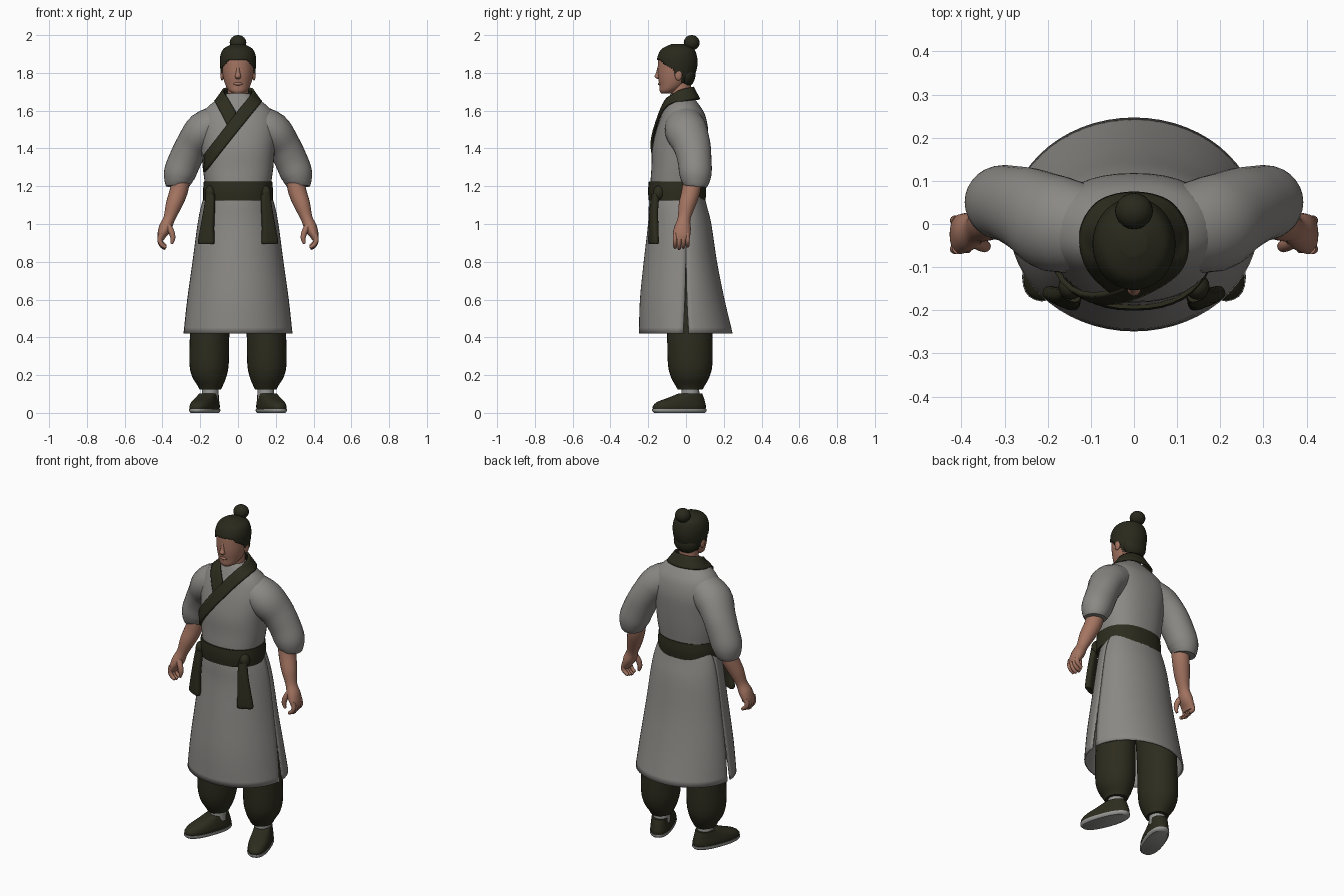
import bpy, bmesh, math
from mathutils import Vector, Matrix
from mathutils.bvhtree import BVHTree

if "Cube" in bpy.data.objects:
    bpy.data.objects.remove(bpy.data.objects["Cube"])

parts = []


def material(name, rgb):
    m = bpy.data.materials.new(name)
    m.use_nodes = True
    m.diffuse_color = (*rgb, 1)
    bsdf = m.node_tree.nodes["Principled BSDF"]
    bsdf.inputs["Base Color"].default_value = (*rgb, 1)
    bsdf.inputs["Roughness"].default_value = 0.9
    return m


ROBE = material("grey linen", (0.26, 0.25, 0.235))
DARK = material("dark olive cloth", (0.026, 0.025, 0.013))
HAIR = material("black brown hair", (0.022, 0.022, 0.012))
SKIN = material("skin", (0.37, 0.175, 0.12))
SOLE = material("pale grey sole", (0.3, 0.3, 0.29))


def finish(name, bm, mat):
    bmesh.ops.recalc_face_normals(bm, faces=bm.faces)
    me = bpy.data.meshes.new(name)
    bm.to_mesh(me)
    bm.free()
    me.materials.append(mat)
    ob = bpy.data.objects.new(name, me)
    bpy.context.collection.objects.link(ob)
    parts.append(ob)
    return ob


def smooth(rows, n=4):
    """Catmull-Rom interpolation of any rows of numbers."""
    rows = [Vector(r) for r in rows]
    pts = [rows[0]] + rows + [rows[-1]]
    out = []
    for a, b, c, d in zip(pts, pts[1:], pts[2:], pts[3:]):
        for i in range(n):
            t = i / n
            out.append(0.5 * (2 * b + (c - a) * t + (2 * a - 5 * b + 4 * c - d) * t * t
                              + (3 * b - a - 3 * c + d) * t ** 3))
    return out + [rows[-1]]


def bridge(bm, loops, closed=True):
    for a, b in zip(loops, loops[1:]):
        for i in range(len(a) if closed else len(a) - 1):
            j = (i + 1) % len(a)
            bm.faces.new((a[i], a[j], b[j], b[i]))


def tube(name, rings, mat, segs=24, flat=True, side=1, spin=0, power=2.0, n=4):
    """Loft of oval rings (x, y, z, half width, half depth)."""
    rows = smooth(rings, n)
    bm = bmesh.new()
    loops = []
    for k, r in enumerate(rows):
        t = Vector((0, 0, 1))
        if not flat:
            t = (rows[min(k + 1, len(rows) - 1)] - rows[max(k - 1, 0)])
            t = Vector((t[0] * side, t[1], t[2])).normalized()
        u = Vector((0, 1, 0)).cross(t).normalized()
        v = t.cross(u)
        rot = Matrix.Rotation(spin * side, 3, t)
        c = Vector((r[0] * side, r[1], r[2]))
        loop = []
        for i in range(segs):
            a = math.tau * i / segs
            p, q = (math.copysign(abs(f) ** (2 / power), f) for f in (math.cos(a), math.sin(a)))
            loop.append(bm.verts.new(c + rot @ (u * p * r[3] + v * q * r[4])))
        loops.append(loop)
    bridge(bm, loops)
    bm.faces.new(loops[0])
    bm.faces.new(loops[-1])
    return finish(name, bm, mat)


def ball(name, loc, scale, mat):
    bm = bmesh.new()
    bmesh.ops.create_uvsphere(bm, u_segments=20, v_segments=14, radius=1)
    bmesh.ops.transform(bm, verts=bm.verts,
                        matrix=Matrix.Translation(loc) @ Matrix.Diagonal((*scale, 1)))
    return finish(name, bm, mat)


def thicken(ob, amount, offset=-1):
    m = ob.modifiers.new("thickness", "SOLIDIFY")
    m.thickness = amount
    m.offset = offset


# Torso of the robe and the belt
torso = tube("robe_torso", [
    (0, -.047, 1.15, .165, .14), (0, -.045, 1.22, .176, .143), (0, -.038, 1.30, .187, .145),
    (0, -.032, 1.40, .195, .147), (0, -.02, 1.50, .205, .137), (0, -.015, 1.58, .19, .115),
    (0, -.02, 1.63, .15, .09), (0, -.027, 1.67, .09, .065), (0, -.03, 1.69, .06, .05)],
    ROBE, segs=40, power=2.25)
tube("belt", [(0, -.047, 1.125, .184, .15), (0, -.047, 1.175, .185, .154),
              (0, -.047, 1.225, .181, .15)], DARK, segs=40, power=2.25)


# Skirt: front and back panels parted by side slits
def skirt_panel(name, sign):
    bm = bmesh.new()
    loops = []
    for z, rx, front, back in smooth([
            (1.17, .165, .187, .088), (1.1, .19, .193, .105), (1.0, .21, .197, .13),
            (.8, .237, .22, .16), (.6, .265, .24, .2), (.42, .285, .245, .243)]):
        gap = .06 * max(0, (.95 - z) / .53) ** 2
        depth = front if sign < 0 else back
        loop = []
        for i in range(29):
            a = gap + (math.pi - 2 * gap) * i / 28
            loop.append(bm.verts.new((rx * math.cos(a), sign * depth * math.sin(a), z)))
        loops.append(loop)
    bridge(bm, loops, closed=False)
    ob = finish(name, bm, ROBE)
    thicken(ob, .008, 0)


skirt_panel("skirt_front", -1)
skirt_panel("skirt_back", 1)

# Crossed collar: a ribbon of (inner edge, outer edge) laid over the chest and neck
left_neck = [(.05, -.095, 1.66, .112, -.07, 1.63), (.078, -.035, 1.705, .12, -.01, 1.65),
             (.055, .02, 1.72, .08, .05, 1.66)]
right_neck = [(-a, b, c, -d, e, f) for a, b, c, d, e, f in reversed(left_neck)]
ribbon = ([(-.178, -.1, 1.365, -.176, -.1, 1.275), (-.01, -.13, 1.585, .05, -.13, 1.555)]
          + left_neck + [(0, .035, 1.725, 0, .07, 1.66)] + right_neck
          + [(-.01, -.13, 1.59, -.05, -.14, 1.51)])
probe = bmesh.new()
probe.from_mesh(torso.data)
tree = BVHTree.FromBMesh(probe)
bm = bmesh.new()
loops = []
rows = smooth(ribbon, 8)
for k, r in enumerate(rows):
    inner, outer = Vector(r[:3]), Vector(r[3:])
    loop = []
    for i in range(7):
        p = inner.lerp(outer, i / 6)
        if p.y < -.02:
            hit = tree.ray_cast(Vector((p.x, -1, p.z)), Vector((0, 1, 0)))[0]
            if hit:
                lift = .012 if k < len(rows) / 2 else .007
                p.y = hit.y - lift if p.z < 1.6 else min(p.y, hit.y - lift)
        loop.append(bm.verts.new(p))
    loops.append(loop)
bridge(bm, loops, closed=False)
probe.free()
thicken(finish("crossed_collar", bm, DARK), .012, 0)

# Neck, head and face
tube("neck", [(0, -.02, 1.6, .06, .055), (0, -.025, 1.69, .055, .052),
              (0, -.03, 1.78, .055, .055)], SKIN)
head_rings = [(0, -.105, 1.69, .025, .025), (0, -.092, 1.705, .048, .047),
              (0, -.072, 1.735, .066, .069), (0, -.058, 1.78, .079, .09),
              (0, -.051, 1.83, .085, .098), (0, -.05, 1.88, .084, .095),
              (0, -.047, 1.92, .066, .075), (0, -.045, 1.945, .02, .025)]
tube("head", head_rings, SKIN, segs=36)
tube("nose", [(0, -.142, 1.835, .008, .008), (0, -.147, 1.80, .011, .012),
              (0, -.15, 1.78, .016, .017), (0, -.145, 1.768, .01, .008)], SKIN, segs=12)
ball("lips", (0, -.137, 1.742), (.024, .012, .009), SKIN)

# Hair cap with the face opening cut away, and the topknot
hair = tube("hair_cap", [(x, y + .004, z + .008, w + .01, d + .009) for x, y, z, w, d in head_rings],
            HAIR, segs=64, n=10)
bm = bmesh.new()
bm.from_mesh(hair.data)


def in_face(c):
    hairline = 1.868 if abs(c.x) < .055 else 1.868 - (abs(c.x) - .055) * 1.2
    if c.y > -.065:
        hairline = 1.80
    if c.y > -.02:
        hairline = 1.745
    return c.z < hairline


bmesh.ops.delete(bm, geom=[f for f in bm.faces if in_face(f.calc_center_median())], context="FACES")
bm.to_mesh(hair.data)
bm.free()
thicken(hair, .012)
ball("hair_nape", (0, .0, 1.79), (.075, .05, .065), HAIR)
ball("topknot", (0, .03, 1.96), (.044, .042, .04), HAIR)
ball("topknot_base", (0, .01, 1.93), (.034, .034, .025), HAIR)

# Parts that come in pairs
for side, label in ((1, "left_"), (-1, "right_")):
    ball(label + "ear", (.084 * side, -.04, 1.79), (.01, .02, .03), SKIN)
    tube(label + "sleeve", [
        (.09, -.01, 1.545, .09, .095), (.18, .0, 1.495, .1, .112), (.24, .03, 1.42, .088, .1),
        (.28, .045, 1.34, .087, .09), (.308, .05, 1.27, .085, .086), (.317, .05, 1.225, .073, .075),
        (.318, .048, 1.2, .062, .062)], ROBE, segs=28, flat=False, side=side)
    tube(label + "forearm", [
        (.3, .035, 1.24, .048, .05), (.315, .025, 1.17, .048, .049), (.34, .005, 1.1, .043, .044),
        (.364, -.01, 1.03, .031, .034), (.385, -.018, .98, .034, .044),
        (.404, -.024, .94, .024, .046), (.41, -.024, .915, .016, .04)],
        SKIN, segs=20, flat=False, side=side)
    for i in range(4):
        y = -.058 + i * .022
        tip = .87 + .006 * abs(i - 1)
        tube(label + "finger_" + str(i + 1), [
            (.408, y, .95, .013, .012), (.414, y, .915, .013, .012), (.403, y, tip + .015, .012, .011),
            (.382, y, tip, .009, .009)], SKIN, segs=10, flat=False, side=side)
    tube(label + "thumb", [(.375, -.035, 1.0, .016, .018), (.353, -.048, .96, .016, .016),
                           (.345, -.052, .925, .013, .013), (.352, -.052, .895, .007, .007)],
         SKIN, segs=12, flat=False, side=side)
    # Belt knot and hanging sash end
    ball(label + "belt_knot", (.147 * side, -.145, 1.165), (.028, .03, .038), DARK)
    tube(label + "sash_end", [
        (.145, -.16, 1.16, .024, .018), (.152, -.17, 1.08, .03, .018), (.163, -.172, .98, .038, .019),
        (.168, -.172, .91, .046, .019), (.168, -.172, .893, .042, .014)],
        DARK, segs=20, side=side, spin=.42, power=3)
    # Trousers, socks and shoes
    tube(label + "trouser_leg", [
        (.1, -.01, 1.0, .09, .1), (.14, .015, .6, .1, .118), (.15, .02, .42, .104, .12),
        (.153, .022, .26, .104, .118), (.152, .022, .19, .09, .102), (.147, .022, .145, .067, .078),
        (.147, .022, .125, .058, .066)], DARK, segs=28, side=side)
    tube(label + "sock", [(.147, .025, .07, .045, .05), (.147, .022, .14, .044, .045)],
         SOLE, segs=20, side=side)
    pivot = Vector((.15 * side, .035, 0))
    turn = Matrix.Translation(pivot) @ Matrix.Rotation(.36 * side, 4, "Z") @ Matrix.Translation(-pivot)
    shoe = tube(label + "shoe", [
        (.15, -.04, .015, .056, .145), (.15, -.04, .035, .059, .147), (.15, -.03, .058, .056, .132),
        (.15, -.003, .08, .051, .098), (.149, .022, .102, .047, .064)],
        DARK, segs=32, side=side, power=2.4)
    sole = tube(label + "sole", [(.15, -.04, 0, .054, .14), (.15, -.04, .01, .061, .15),
                                 (.15, -.04, .02, .061, .15)], SOLE, segs=32, side=side, power=2.4)
    for ob in (shoe, sole):
        ob.data.transform(turn)

# Smooth shading with sharp rims
bpy.ops.object.select_all(action="DESELECT")
for ob in parts:
    ob.select_set(True)
bpy.context.view_layer.objects.active = torso
bpy.ops.object.shade_smooth_by_angle(angle=math.radians(45))
